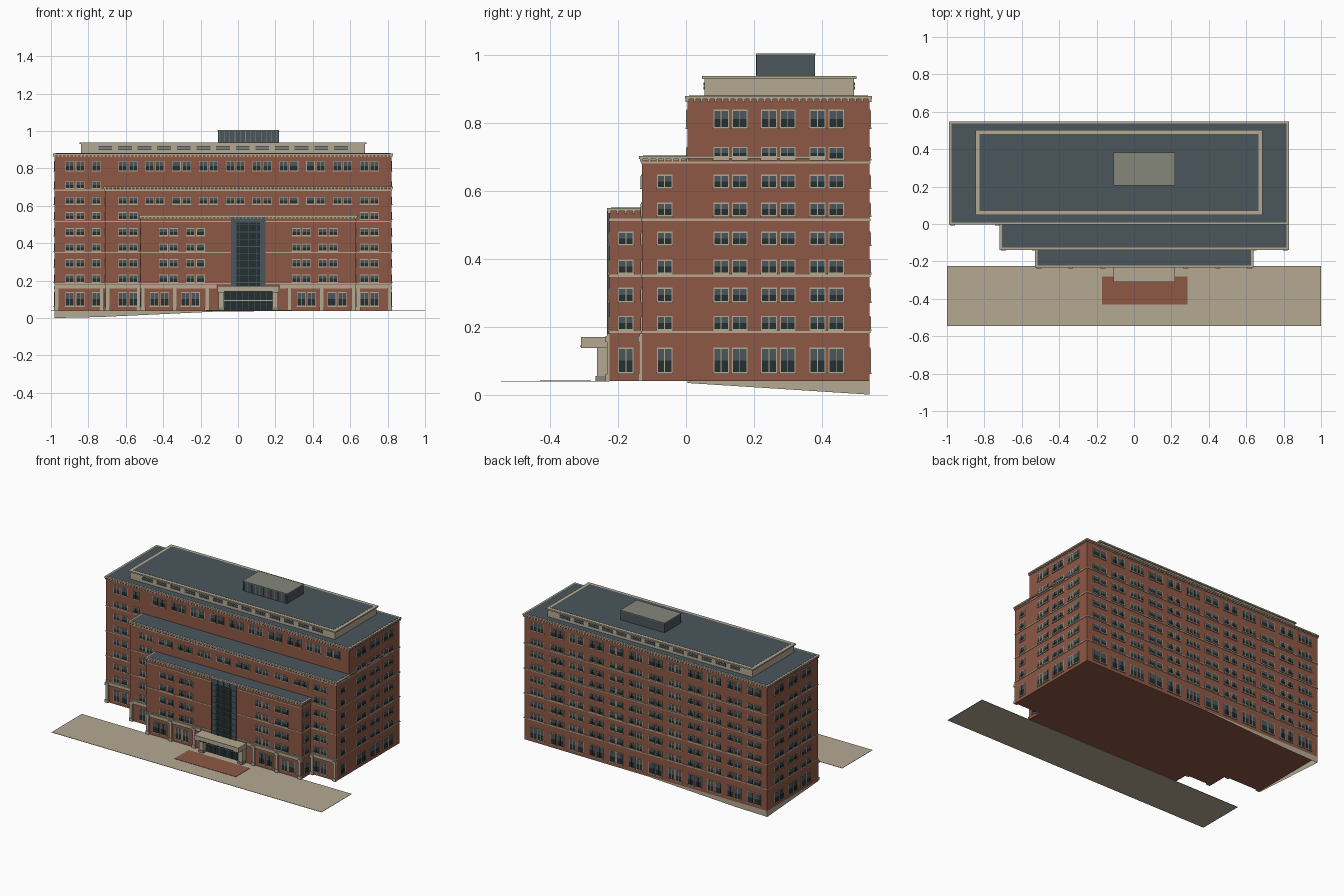
import bpy, bmesh

if "Cube" in bpy.data.objects:
    bpy.data.objects.remove(bpy.data.objects["Cube"])

def material(name, rgb):
    m = bpy.data.materials.new(name)
    m.diffuse_color = (*rgb, 1)
    m.use_nodes = True
    m.node_tree.nodes["Principled BSDF"].inputs["Base Color"].default_value = m.diffuse_color
    return m

BRICK = material("red brick", (0.275, 0.098, 0.06))
STONE = material("beige stone", (0.46, 0.395, 0.29))
SLATE = material("slate roof and sky glass", (0.068, 0.094, 0.108))
DARK = material("dark glass", (0.017, 0.029, 0.031))
GREY = material("grey metal", (0.235, 0.24, 0.195))
parts = {}

def mesh(name, mat):
    if name not in parts:
        parts[name] = (bmesh.new(), mat)
    return parts[name][0]

def box(name, mat, x0, x1, y0, y1, z0, z1):
    bm = mesh(name, mat)
    x0, x1 = sorted((x0, x1))
    y0, y1 = sorted((y0, y1))
    v = [bm.verts.new((x, y, z)) for z in (z0, z1)
         for x, y in ((x0, y0), (x1, y0), (x1, y1), (x0, y1))]
    for f in ((3, 2, 1, 0), (4, 5, 6, 7), (0, 1, 5, 4), (1, 2, 6, 5), (2, 3, 7, 6), (3, 0, 4, 7)):
        bm.faces.new([v[i] for i in f])

def on_wall(name, mat, wall, u0, u1, z0, z1, d0, d1):
    # box on a wall given as (axis of the normal, position, outward sign)
    axis, pos, s = wall
    if axis == 'y':
        box(name, mat, u0, u1, pos + s * d0, pos + s * d1, z0, z1)
    else:
        box(name, mat, pos + s * d0, pos + s * d1, u0, u1, z0, z1)

ROWS = [(.063, .138), (.19, .232), (.273, .315), (.357, .398), (.44, .48),
        (.526, .566), (.608, .648), (.692, .73), (.785, .84)]

def window(wall, u, row, w=.046):
    z0, z1 = ROWS[row]
    on_wall("window_frames", STONE, wall, u - w / 2, u + w / 2, z0, z1, -.002, .003)
    on_wall("window_sills", STONE, wall, u - w / 2 - .002, u + w / 2 + .002, z0 - .003, z0 + .002, 0, .006)
    mid = (z0 + z1) / 2
    for s in (-1, 1):
        a, b = sorted((u + s * .0012, u + s * (w / 2 - .003)))
        on_wall("upper_panes", SLATE, wall, a, b, mid, z1 - .004, 0, .0045)
        on_wall("lower_panes", DARK, wall, a, b, z0 + .003, mid, 0, .0045)

def pairs(wall, centres, rows):
    for r in rows:
        for c in centres:
            for s in (-.0275, .0275):
                window(wall, c + s, r)

def dentils(wall, u0, u1, z0, z1):
    n = int((u1 - u0) / .02)
    for i in range(n + 1):
        u = u0 + (u1 - u0) * i / n
        on_wall("cornice_dentils", STONE, wall, u - .004, u + .004, z0, z1, 0, .006)

G = .04
L, R, F, B = -.98, .82, .005, .54          # main block
ML, MF = -.71, -.13                        # middle step
FL, FR, FF = -.52, .63, -.225              # front step
CX = .055                                  # axis of the entrance

# stepped brick masses
box("main_block", BRICK, L, R, F, B, G, .872)
box("middle_block", BRICK, ML, R, MF, F + .005, G, .692)
box("front_block", BRICK, FL, FR, FF, MF + .005, G, .542)

# roof copings and roof surfaces
def roof(name, x0, x1, y0, y1, z, o=.008, rim=.012, t=.009, back=None):
    box(name + "_coping", STONE, x0 - o, x1 + o, y0 - o, y1 + (o if back is None else back), z - t, z)
    box(name + "_surface", SLATE, x0 - o + rim, x1 + o - rim, y0 - o + rim,
        y1 + (o - rim if back is None else back), z - .003, z + .001)

roof("main_roof", L, R, F, B, .88)
roof("middle_roof", ML, R, MF, F, .703, back=0)
roof("front_roof", FL, FR, FF, MF, .55, back=0)

front, back = ('y', F, -1), ('y', B, 1)
left, right = ('x', L, -1), ('x', R, 1)
mfront, mleft = ('y', MF, -1), ('x', ML, -1)
ffront, fleft, fright = ('y', FF, -1), ('x', FL, -1), ('x', FR, 1)

for w, a, b in ((front, L, R), (back, L, R), (left, F, B), (right, F, B)):
    dentils(w, a, b, .862, .871)
for w, a, b in ((mfront, ML, R), (mleft, MF, F), (right, MF, F)):
    dentils(w, a, b, .686, .694)
for w, a, b in ((ffront, FL, FR), (fleft, FF, MF), (fright, FF, MF)):
    dentils(w, a, b, .533, .541)
on_wall("middle_coping_return", STONE, right, F, .41, .696, .703, 0, .007)

# string courses wrapping every block
for z in (.185, .35, .515, .683):
    box("main_string_course", STONE, L - .003, R + .003, F - .003, B + .003, z - .003, z + .003)
    box("middle_string_course", STONE, ML - .003, R + .003, MF - .003, F, z - .003, z + .003)
    if z < .52:
        box("front_string_course", STONE, FL - .003, FR + .003, FF - .003, MF, z - .003, z + .003)

# windows
side = [.131, .272, .415]
pairs(left, side, range(9))
pairs(right, side, range(9))
pairs(back, [-.08 + (i - 5.5) * .146 for i in range(12)], range(9))
bays = [-.588 + .1433 * i for i in range(10)]
pairs(front, [-.872], range(9))
for r in range(9):
    window(front, -.757, r)
pairs(front, bays, [8])
pairs(mfront, bays, [6])
pairs(mfront, [bays[0], bays[9]], range(6))
pairs(ffront, [CX + s * d for s in (-1, 1) for d in (.283, .426)], range(1, 5))
pairs(ffront, [CX + s * d for s in (-1, 1) for d in (.31, .475)], [0])
for r in range(7):
    window(mleft, -.063, r)
    window(right, -.063, r)
for r in range(5):
    window(fleft, -.177, r)
    window(fright, -.177, r)

# stone pilasters and beam along the street front
def pilaster(wall, u):
    on_wall("pilasters", STONE, wall, u - .009, u + .009, G, .16, 0, .008)
    for z0, z1 in ((G, .06), (.155, .172)):
        on_wall("pilaster_blocks", STONE, wall, u - .013, u + .013, z0, z1, 0, .012)

for wall, us, a, b in ((front, (L + .01, ML - .02), L, ML), (mfront, (ML + .013, FL - .012), ML, FL),
                       (mfront, (FR + .012, R - .01), FR, R),
                       (ffront, (FL + .012, -.338, -.165), FL, -.115),
                       (ffront, (FR - .012, .448, .275), .225, FR)):
    for u in us:
        pilaster(wall, u)
    on_wall("street_beam", STONE, wall, a, b, .158, .18, 0, .007)

# tall glazed bay above the entrance
on_wall("bay_glass", DARK, ffront, CX - .09, CX + .09, .17, .545, 0, .004)
for s in (-1, 1):
    a, b = sorted((CX + s * .062, CX + s * .09))
    on_wall("bay_side_glass", SLATE, ffront, a, b, .17, .545, 0, .005)
for i in range(5):
    u = CX - .09 + .045 * i
    on_wall("bay_mullions", SLATE, ffront, u - .002, u + .002, .17, .545, 0, .008)
for i in range(10):
    z = .19 + .0385 * i
    on_wall("bay_transoms", SLATE, ffront, CX - .09, CX + .09, z - .002, z + .002, 0, .007)
on_wall("bay_spandrel", SLATE, ffront, CX - .09, CX + .09, .51, .545, 0, .006)

# entrance canopy, piers and doors
box("canopy", STONE, CX - .165, CX + .165, -.31, FF, .137, .17)
box("canopy_fascia_line", DARK, CX - .13, CX + .13, -.311, -.305, .122 + .018, .144)
for s in (-1, 1):
    box("canopy_piers", STONE, CX + s * .13, CX + s * .16, -.262, FF, G, .14)
    box("pier_bases", GREY, CX + s * .127, CX + s * .163, -.266, FF, G, .055)
on_wall("entrance_glass", DARK, ffront, CX - .13, CX + .13, G, .137, 0, .005)
on_wall("entrance_transom", STONE, ffront, CX - .13, CX + .13, .092, .097, 0, .008)
for i in range(9):
    u = CX - .128 + .032 * i
    on_wall("entrance_mullions", SLATE, ffront, u - .0015, u + .0015, G, .137, 0, .008)

# roof penthouse with louvres front and back
PL, PR, PF, PB = -.84, .68, .055, .495
box("penthouse", STONE, PL, PR, PF, PB, .875, .93)
roof("penthouse_roof", PL, PR, PF, PB, .938, rim=.022)
for wall in (('y', PF, -1), ('y', PB, 1)):
    for i in range(13):
        u = -.71 + .105 * i
        for z in (.898, .911):
            on_wall("penthouse_louvres", SLATE, wall, u - .037, u + .037, z, z + .009, 0, .003)

# ribbed plant room
box("plant_room", SLATE, -.108, .218, .208, .38, .935, 1.0)
box("plant_room_roof", GREY, -.11, .22, .206, .382, 1.0, 1.005)
for i in range(12):
    u = -.1 + .028 * i
    on_wall("plant_room_ribs", GREY, ('y', .208, -1), u - .0015, u + .0015, .94, 1.0, 0, .002)

# plaza and brick paving
box("plaza", STONE, -1, 1, -.545, FF, G - .002, G)
box("brick_paving", BRICK, -.17, .285, -.43, -.28, G, G + .002)

# plinth skirts where the ground falls away at the back left corner
skirt = mesh("plinth_skirt", STONE)
for pts in ([(L, B, G), (L, B, 0), (-.74, B, .005), (-.1, B, .035), (R, B, G)],
            [(L, F, G), (L, F, .034), (L, B, 0), (L, B, G)]):
    skirt.faces.new([skirt.verts.new(p) for p in pts])

for name, (bm, mat) in parts.items():
    me = bpy.data.meshes.new(name)
    bm.to_mesh(me)
    bm.free()
    me.materials.append(mat)
    bpy.context.collection.objects.link(bpy.data.objects.new(name, me))
